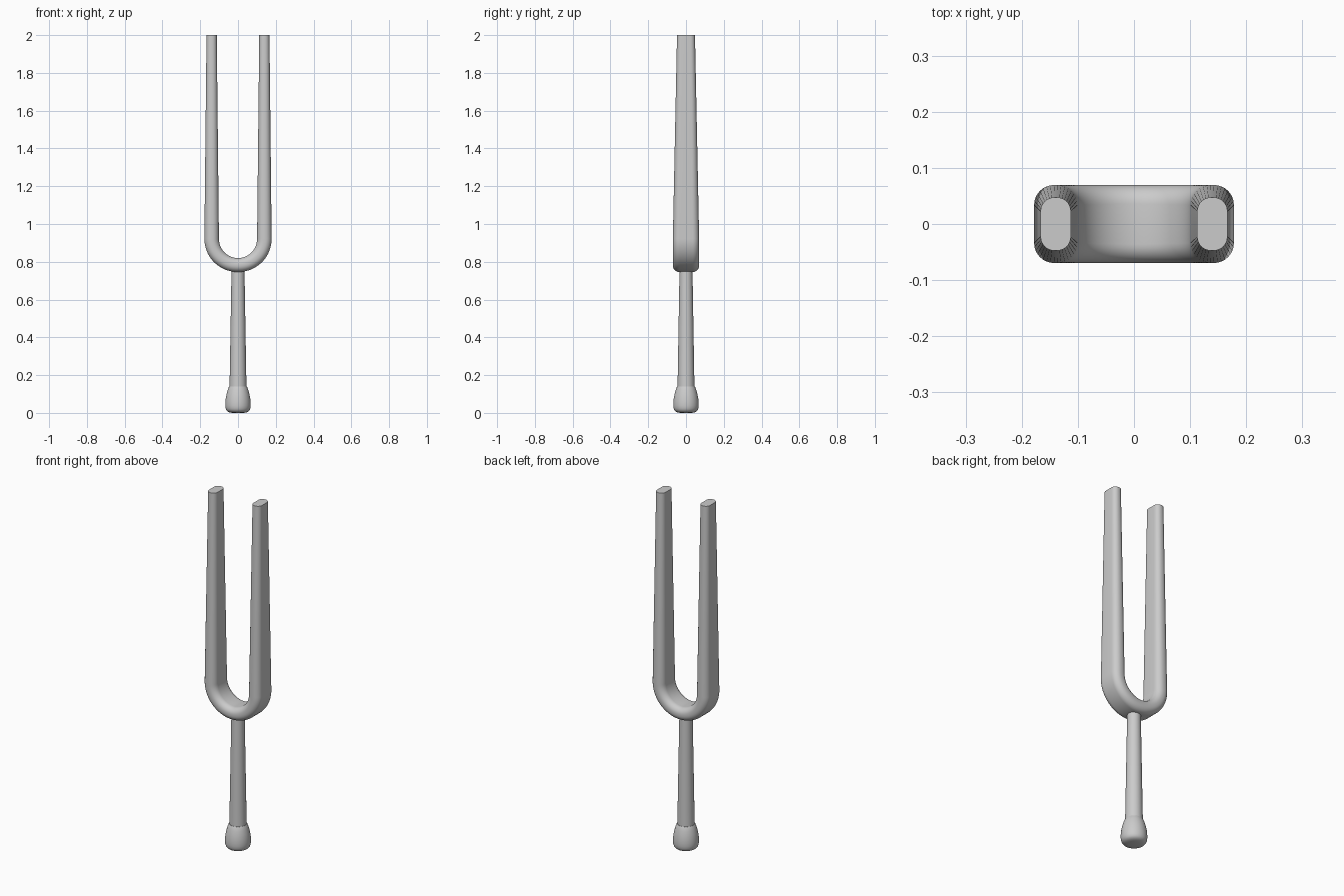
import bpy, bmesh, math

if "Cube" in bpy.data.objects:
    bpy.data.objects.remove(bpy.data.objects["Cube"])


def finish(bm, name, angle=35):
    bmesh.ops.recalc_face_normals(bm, faces=bm.faces)
    mesh = bpy.data.meshes.new(name)
    bm.to_mesh(mesh)
    bm.free()
    obj = bpy.data.objects.new(name, mesh)
    bpy.context.collection.objects.link(obj)
    bpy.ops.object.select_all(action='DESELECT')
    obj.select_set(True)
    bpy.context.view_layer.objects.active = obj
    bpy.ops.object.shade_smooth_by_angle(angle=math.radians(angle))
    return obj


def skin(bm, rings):
    """Bridge matching vertex loops and cap both ends."""
    loops = [[bm.verts.new(p) for p in ring] for ring in rings]
    n = len(loops[0])
    for a, b in zip(loops, loops[1:]):
        for i in range(n):
            j = (i + 1) % n
            bm.faces.new((a[i], a[j], b[j], b[i]))
    bm.faces.new(loops[0])
    bm.faces.new(loops[-1])


def lathe(name, profile, sides=40):
    bm = bmesh.new()
    skin(bm, [[(r * math.cos(2 * math.pi * i / sides),
                r * math.sin(2 * math.pi * i / sides), z) for i in range(sides)]
              for r, z in profile])
    return finish(bm, name)


def section(w, d, steps=8):
    """Rounded rectangle, half width w and half depth d."""
    r = w * 0.92
    pts = []
    for k, (sx, sy) in enumerate(((1, 1), (-1, 1), (-1, -1), (1, -1))):
        for s in range(steps + 1):
            a = math.pi / 2 * (k + s / steps)
            pts.append((sx * (w - r) + r * math.cos(a),
                        sy * (d - r) + r * math.sin(a)))
    return pts


# Forked prongs: tapered section swept along a U
R, CZ, TOP = 0.1395, 0.922, 2.0
path = [(-R, TOP, math.pi, 0.027, 0.0475)]
for i in range(41):
    a = math.pi + math.pi * i / 40
    t = abs(math.cos(a))
    path.append((R * math.cos(a), CZ + R * math.sin(a), a,
                 0.0365 + 0.002 * t, 0.0695))
path.append((R, TOP, 2 * math.pi, 0.027, 0.0475))

bm = bmesh.new()
skin(bm, [[(x + u * math.cos(a), v, z + u * math.sin(a)) for u, v in section(w, d)]
          for x, z, a, w, d in path])
finish(bm, "prongs")

# Tapered stem
lathe("stem", [(0.045, 0.12), (0.034, 0.775)])

# Bulbous foot
lathe("foot", [(0.03, 0.0), (0.046, 0.003), (0.056, 0.008), (0.062, 0.015),
               (0.0655, 0.025), (0.067, 0.038), (0.0668, 0.055), (0.065, 0.075),
               (0.061, 0.097), (0.055, 0.119), (0.049, 0.136), (0.046, 0.141)])
